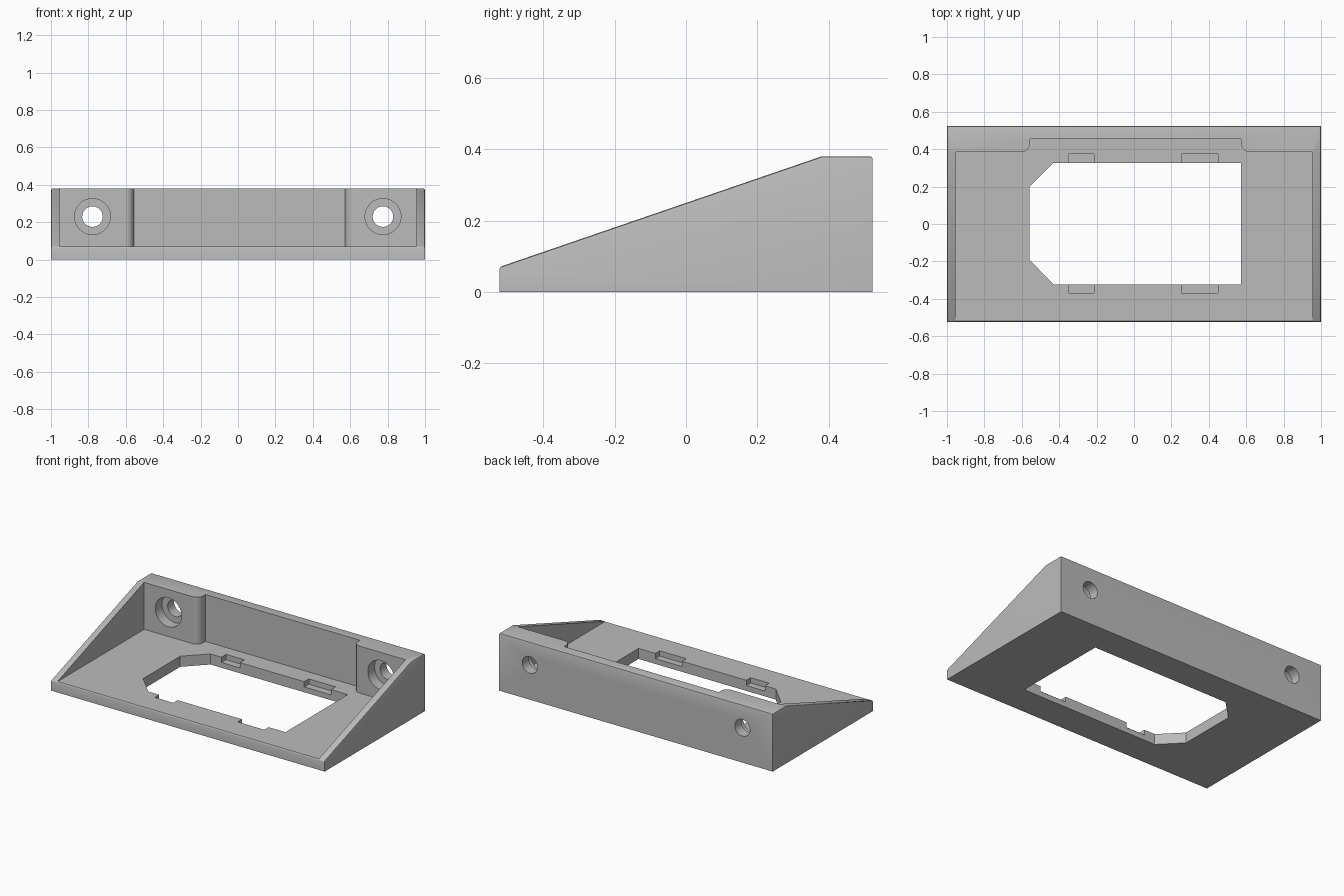
import bpy, bmesh
from math import sin, cos, pi
from mathutils import Vector

old = bpy.data.objects.get("Cube")
if old:
    bpy.data.objects.remove(old, do_unlink=True)

grey = bpy.data.materials.new("plain grey")
grey.use_nodes = True
colour = (0.5, 0.5, 0.5, 1)
grey.diffuse_color = colour
grey.node_tree.nodes["Principled BSDF"].inputs["Base Color"].default_value = colour


def prism(name, points, start, end, axis, bevel=0):
    """Extrude a closed outline along x, y or z."""
    place = {"x": lambda a, b: (start, a, b),
             "y": lambda a, b: (a, start, b),
             "z": lambda a, b: (a, b, start)}[axis]
    shift = Vector([(end - start) * (axis == k) for k in "xyz"])
    bm = bmesh.new()
    face = bm.faces.new([bm.verts.new(place(a, b)) for a, b in points])
    grown = bmesh.ops.extrude_face_region(bm, geom=[face])["geom"]
    bmesh.ops.translate(bm, vec=shift, verts=[g for g in grown if isinstance(g, bmesh.types.BMVert)])
    bmesh.ops.recalc_face_normals(bm, faces=bm.faces)
    if bevel:
        # soften the upper rim only
        rim = [e for e in bm.edges if min(v.co.z for v in e.verts) > 0.01
               and e.calc_face_angle() > 0.6]
        bmesh.ops.bevel(bm, geom=rim, offset=bevel, segments=2, profile=0.5, affect="EDGES")
    mesh = bpy.data.meshes.new(name)
    bm.to_mesh(mesh)
    bm.free()
    obj = bpy.data.objects.new(name, mesh)
    bpy.context.collection.objects.link(obj)
    return obj


def rect(x0, x1, y0, y1):
    return [(x0, y0), (x1, y0), (x1, y1), (x0, y1)]


def arc(cx, cy, r, a0, a1, n):
    return [(cx + r * cos(a0 + (a1 - a0) * i / n), cy + r * sin(a0 + (a1 - a0) * i / n))
            for i in range(n + 1)]


def circle(cx, cy, r, n=48):
    return arc(cx, cy, r, 0, 2 * pi, n)[:-1]


# Wedge-shaped body
depth, height, floor = 0.523, 0.38, 0.07
body = prism("wedge_bracket", [(-depth, 0), (depth, 0), (depth, height), (0.38, height),
                               (-depth, floor)], -1, 1, "x", bevel=0.008)
body.data.materials.append(grey)

# Open pocket with rounded posts either side of the deeper middle
wall, post, back, r = 0.955, 0.385, 0.455, 0.045
left, right = -0.557, 0.573
pocket = [(-wall, -0.7), (wall, -0.7), (wall, post)]
pocket += arc(right + r, post + r, r, 1.5 * pi, pi, 8)
pocket += [(right, back), (left, back)]
pocket += arc(left - r, post + r, r, 0, -0.5 * pi, 8)
pocket += [(-wall, post)]
cutters = [prism("pocket_cutter", pocket, floor, 0.6, "z")]

# Window through the floor with two clipped corners
window = [(-0.43, -0.323), (0.573, -0.323), (0.573, 0.327), (-0.43, 0.327),
          (-0.56, 0.197), (-0.56, -0.19)]
cutters.append(prism("window_cutter", window, -0.1, 0.2, "z"))

# Clip notches along both long window edges
for x0, x1 in ((-0.35, -0.215), (0.255, 0.45)):
    cutters.append(prism("notch_cutter", rect(x0, x1, -0.368, 0.375), 0.035, 0.2, "z"))

# Counterbored screw holes in the posts
for x in (-0.778, 0.775):
    cutters.append(prism("screw_hole_cutter", circle(x, 0.23, 0.055), 0.3, 0.7, "y"))
    cutters.append(prism("counterbore_cutter", circle(x, 0.23, 0.096), 0.3, 0.455, "y"))

for cutter in cutters:
    cutter.hide_render = True
    mod = body.modifiers.new(cutter.name, "BOOLEAN")
    mod.operation, mod.solver, mod.object = "DIFFERENCE", "EXACT", cutter

# Bake the cuts and remove the cutters
bpy.context.view_layer.update()
graph = bpy.context.evaluated_depsgraph_get()
baked = bpy.data.meshes.new_from_object(body.evaluated_get(graph))
body.modifiers.clear()
body.data = baked
for cutter in cutters:
    bpy.data.objects.remove(cutter, do_unlink=True)

bpy.ops.object.select_all(action="DESELECT")
body.select_set(True)
bpy.context.view_layer.objects.active = body
bpy.ops.object.shade_smooth_by_angle(angle=0.6)
